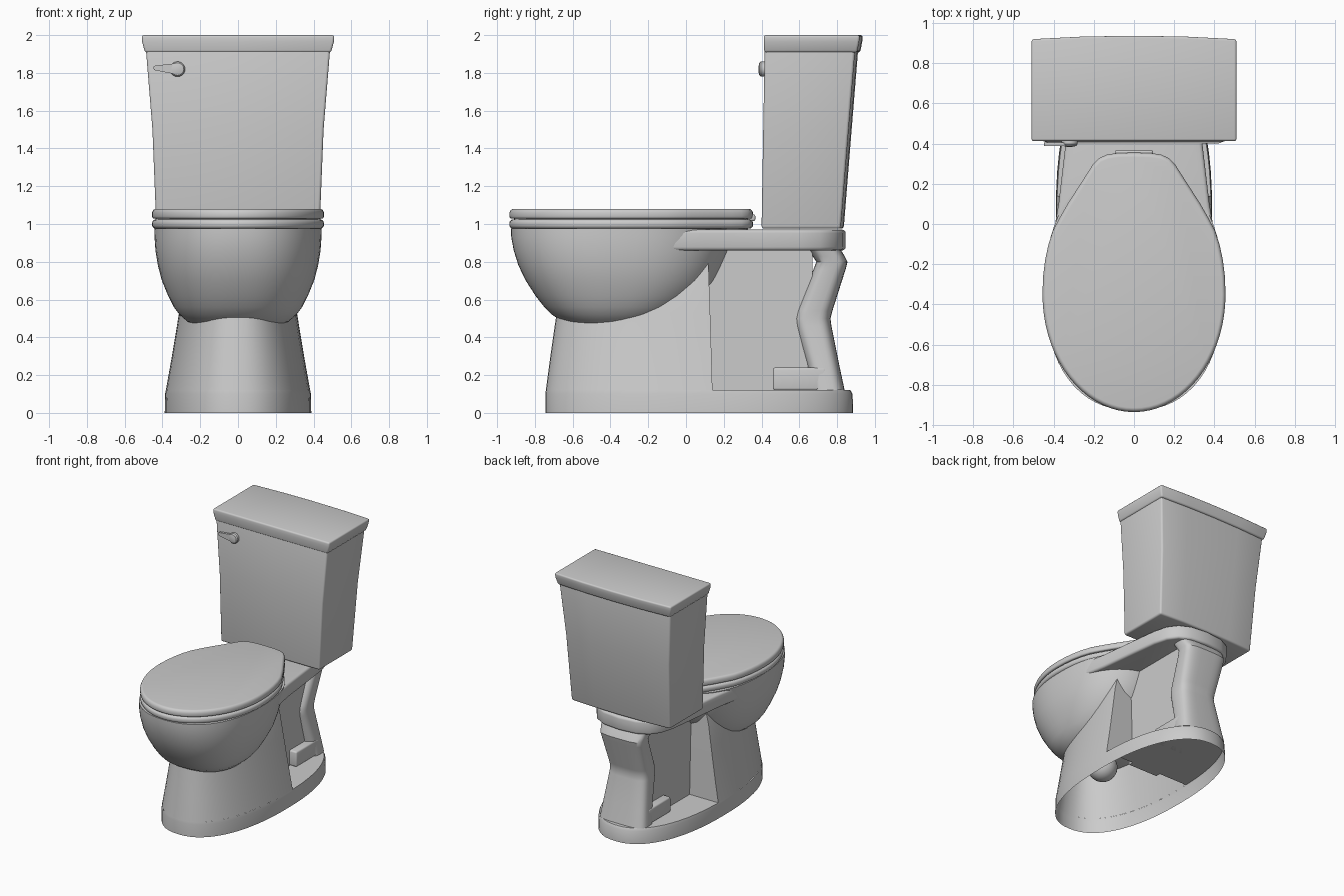
import bpy, bmesh, math
from mathutils import Vector, Matrix

if "Cube" in bpy.data.objects:
    bpy.data.objects.remove(bpy.data.objects["Cube"])


def finish(name, bm, bevel=0.0, segs=3, angle=35):
    """Bevel sharp edges, shade smooth by angle and link the object."""
    bmesh.ops.remove_doubles(bm, verts=bm.verts, dist=1e-5)
    bmesh.ops.recalc_face_normals(bm, faces=bm.faces)
    if bevel:
        edges = [e for e in bm.edges if len(e.link_faces) == 2
                 and e.calc_face_angle(0) > math.radians(angle)]
        bmesh.ops.bevel(bm, geom=edges, offset=bevel, segments=segs,
                        profile=0.5, affect='EDGES', clamp_overlap=True)
    mesh = bpy.data.meshes.new(name)
    bm.to_mesh(mesh)
    bm.free()
    ob = bpy.data.objects.new(name, mesh)
    bpy.context.collection.objects.link(ob)
    bpy.ops.object.select_all(action='DESELECT')
    ob.select_set(True)
    bpy.context.view_layer.objects.active = ob
    bpy.ops.object.shade_smooth_by_angle(angle=math.radians(35))
    return ob


def loft(name, rings, bottom=True, top=True, bevel=0.0, segs=3):
    """Skin a stack of closed rings with equal point counts."""
    bm = bmesh.new()
    rows = [[bm.verts.new(p) for p in r] for r in rings]
    n = len(rows[0])
    for a, b in zip(rows, rows[1:]):
        for i in range(n):
            j = (i + 1) % n
            bm.faces.new((a[i], a[j], b[j], b[i]))
    if bottom:
        bm.faces.new(rows[0][::-1])
    if top:
        bm.faces.new(rows[-1])
    return finish(name, bm, bevel, segs)


def oval(z, y0, y1, hw, p=2.3, n=64):
    """Superellipse ring from y0 to y1 with half width hw."""
    pts = []
    for i in range(n):
        a = 2 * math.pi * i / n
        c, s = math.cos(a), math.sin(a)
        x = math.copysign(abs(c) ** (2 / p), c) * hw
        y = math.copysign(abs(s) ** (2 / p), s) * (y1 - y0) / 2
        pts.append((x, (y0 + y1) / 2 + y, z))
    return pts


def mirrored(half):
    """Close a half outline (front centre to back centre) across x."""
    return half + [(-x, y) for x, y in half[::-1] if abs(x) > 1e-6]


def at(outline, z):
    return [(x, y, z) for x, y in outline]


def box(name, lo, hi, bevel=0.0):
    x0, y0, z0 = lo
    x1, y1, z1 = hi
    sq = [(x0, y0), (x1, y0), (x1, y1), (x0, y1)]
    return loft(name, [at(sq, z0), at(sq, z1)], bevel=bevel)


# Foot: open-bottomed oval skirt with a floor behind the pedestal
loft("foot_skirt", [oval(0, -0.745, 0.885, 0.388), oval(0.10, -0.745, 0.882, 0.386),
                    oval(0.12, -0.742, 0.87, 0.382)], bottom=False, top=False)
bm = bmesh.new()
floor = [Vector((x, max(y, 0.14), z)) for x, y, z in oval(0.12, -0.742, 0.87, 0.382)]
bm.faces.new([bm.verts.new(p) for p in floor if p.y > 0.14 or abs(p.x) > 0.377])
finish("foot_floor", bm)

# Pedestal: tapered shell with a flat back
rings = []
for z, y0, hw, back in [(0.12, -0.742, 0.382, 0.14), (0.3, -0.718, 0.35, 0.135),
                        (0.53, -0.685, 0.312, 0.128), (0.7, -0.665, 0.285, 0.122),
                        (0.82, -0.65, 0.255, 0.118)]:
    rings.append([(x, min(y, back), z) for x, y, _ in oval(z, y0, 0.885, hw)])
loft("pedestal", rings, bottom=False, top=False)

# Bowl
loft("bowl", [oval(*r) for r in [
    (0.43, -0.45, -0.3, 0.10), (0.455, -0.59, -0.17, 0.21), (0.485, -0.655, -0.1, 0.27),
    (0.52, -0.71, -0.03, 0.31), (0.56, -0.75, 0.03, 0.34), (0.62, -0.797, 0.095, 0.37),
    (0.7, -0.848, 0.16, 0.403), (0.78, -0.887, 0.2, 0.424), (0.86, -0.912, 0.235, 0.437),
    (0.93, -0.925, 0.26, 0.442), (0.975, -0.927, 0.28, 0.443)]])

# Outlet bulb under the bowl, inside the pedestal
bm = bmesh.new()
bmesh.ops.create_uvsphere(bm, u_segments=24, v_segments=14, radius=0.11,
                          matrix=Matrix.Translation((0, -0.36, 0.35)))
finish("outlet_bulb", bm)

# Deck carrying the tank
deck = mirrored([(0, -0.3), (0.40, -0.25), (0.403, -0.06), (0.375, 0.1), (0.34, 0.4),
                 (0.315, 0.6), (0.285, 0.71), (0.23, 0.785), (0.14, 0.83), (0, 0.845)])
loft("deck", [at(deck, 0.86), at(deck, 0.97)], bevel=0.018)

# Trapway: central web, rear column and its toe
box("trapway_web", (-0.13, 0.1, 0.12), (0.13, 0.67, 0.87))
loft("trapway_column", [oval(z, yf, yb, hw, 3.5, 40) for z, yf, yb, hw in [
    (0.12, 0.66, 0.84, 0.20), (0.26, 0.635, 0.81, 0.185), (0.46, 0.575, 0.77, 0.165),
    (0.5, 0.57, 0.765, 0.163), (0.54, 0.58, 0.775, 0.165), (0.76, 0.675, 0.845, 0.18),
    (0.8, 0.69, 0.855, 0.185), (0.83, 0.67, 0.84, 0.19), (0.88, 0.64, 0.81, 0.2)]])
box("trapway_toe", (-0.19, 0.46, 0.12), (0.19, 0.74, 0.24), 0.012)

# Seat and seat lid: round front, tapering straight to the hinge
half = [(0.455 * math.sin(a), -0.35 - 0.585 * math.cos(a))
        for a in [math.pi / 2 * i / 18 for i in range(19)]]
half += [(0.452, -0.26), (0.442, -0.18), (0.425, -0.1), (0.402, -0.03), (0.37, 0.03),
         (0.33, 0.1), (0.285, 0.17), (0.24, 0.24), (0.205, 0.295), (0.175, 0.327),
         (0.135, 0.345), (0.08, 0.353), (0, 0.355)]
egg = mirrored(half)
small = [(x * 0.985, (y + 0.3) * 0.985 - 0.3) for x, y in egg]
loft("seat", [at(egg, 0.975), at(egg, 1.024)], bevel=0.02, segs=4)
loft("seat_gap", [at([(x * 0.96, (y + 0.3) * 0.96 - 0.3) for x, y in egg], z)
                  for z in (0.965, 1.04)])
loft("seat_lid", [at(egg, 1.028), at(egg, 1.06), at(small, 1.08)], bevel=0.012)
box("seat_hinge", (-0.095, 0.33, 1.015), (0.095, 0.367, 1.052), 0.01)


# Tank and tank lid, with a gently bowed back
def tank_ring(z, hw, yf, yb):
    return at(mirrored([(0, yf), (hw, yf), (hw, yb - 0.017), (hw * 0.5, yb - 0.004),
                        (0, yb)]), z)


loft("tank", [tank_ring(0.975, 0.432, 0.40, 0.835), tank_ring(1.5, 0.453, 0.409, 0.877),
              tank_ring(1.93, 0.488, 0.417, 0.912)], bevel=0.014)
loft("tank_lid", [tank_ring(1.908, 0.492, 0.414, 0.922), tank_ring(1.965, 0.508, 0.412, 0.933),
                  tank_ring(2.0, 0.51, 0.412, 0.937)], bevel=0.012)


# Flush handle: boss and tapered lever
def disc(x, z, r, y, n=20):
    return [(x + r * math.cos(2 * math.pi * i / n), y, z + r * math.sin(2 * math.pi * i / n))
            for i in range(n)]


loft("handle_boss", [disc(-0.32, 1.82, r, y) for r, y in
                     [(0.04, 0.43), (0.04, 0.397), (0.033, 0.388), (0.015, 0.384)]])
bm = bmesh.new()
for y in (0.388, 0.406):
    for p in disc(-0.335, 1.822, 0.028, y) + disc(-0.435, 1.826, 0.013, y):
        bm.verts.new(p)
hull = bmesh.ops.convex_hull(bm, input=bm.verts)
bmesh.ops.delete(bm, geom=list({v for v in hull["geom_interior"]
                                if isinstance(v, bmesh.types.BMVert)}), context='VERTS')
finish("handle_lever", bm)
